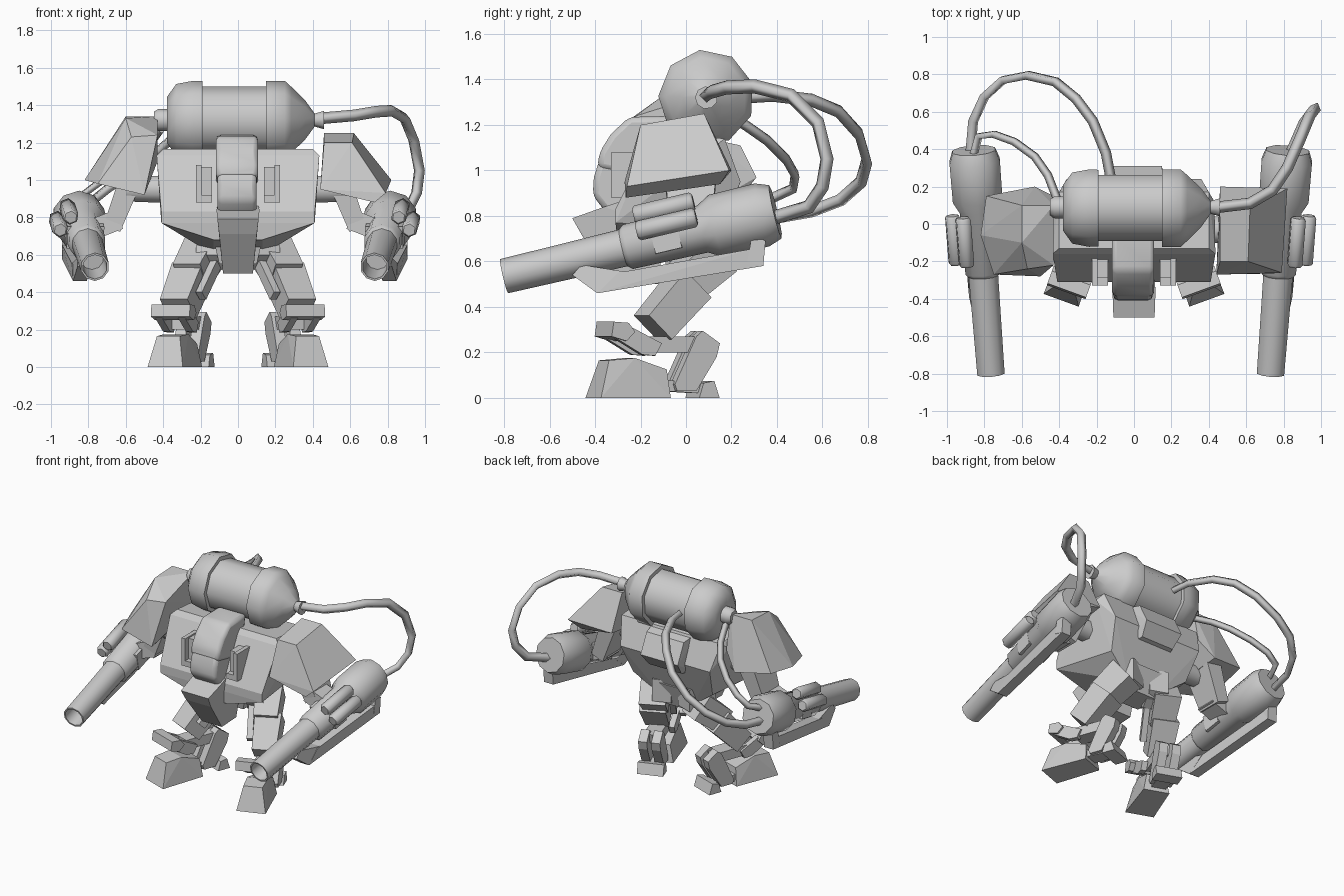
import bpy, bmesh, math
from mathutils import Vector, Matrix

if "Cube" in bpy.data.objects:
    bpy.data.objects.remove(bpy.data.objects["Cube"])

grey = bpy.data.materials.new("grey_metal")
grey.diffuse_color = (0.6, 0.6, 0.6, 1)
grey.use_nodes = True
grey.node_tree.nodes["Principled BSDF"].inputs["Base Color"].default_value = grey.diffuse_color


def add(name, bm, smooth=None):
    bmesh.ops.recalc_face_normals(bm, faces=bm.faces)
    me = bpy.data.meshes.new(name)
    bm.to_mesh(me)
    bm.free()
    me.materials.append(grey)
    if smooth:
        me.shade_smooth()
        me.set_sharp_from_angle(angle=math.radians(smooth))
    ob = bpy.data.objects.new(name, me)
    bpy.context.collection.objects.link(ob)
    return ob


def hull(name, pts):
    """Convex block through the given corner points."""
    bm = bmesh.new()
    for p in pts:
        bm.verts.new(p)
    res = bmesh.ops.convex_hull(bm, input=bm.verts)
    junk = {g for g in res["geom_interior"] + res["geom_unused"] if isinstance(g, bmesh.types.BMVert)}
    bmesh.ops.delete(bm, geom=list(junk), context="VERTS")
    bmesh.ops.dissolve_limit(bm, angle_limit=0.03, verts=bm.verts, edges=bm.edges)
    return add(name, bm)


def both(pts):
    return [(s * x, y, z) for x, y, z in pts for s in (1, -1)]


def box(name, x0, x1, y0, y1, z0, z1):
    return hull(name, [(x, y, z) for x in (x0, x1) for y in (y0, y1) for z in (z0, z1)])


def frame(p0, p1):
    axis = (Vector(p1) - Vector(p0)).normalized()
    u = axis.cross(Vector((0, 0, 1))).normalized()
    return axis, u, u.cross(axis)


def lathe(name, p0, p1, profile, sides=8, phase=22.5, sharp=48):
    """Turned part along p0-p1; profile holds (distance, radius)."""
    a, u, v = frame(p0, p1)
    bm = bmesh.new()
    rings = []
    for t, r in profile:
        ring = []
        for i in range(sides):
            an = math.radians(phase) + i * math.tau / sides
            ring.append(bm.verts.new(Vector(p0) + a * t + (u * math.cos(an) + v * math.sin(an)) * r))
        rings.append(ring)
    for r0, r1 in zip(rings, rings[1:]):
        for i in range(sides):
            j = (i + 1) % sides
            bm.faces.new((r0[i], r0[j], r1[j], r1[i]))
    bm.faces.new(rings[0])
    bm.faces.new(rings[-1])
    return add(name, bm, sharp)


def beam(name, p0, p1, w, d, taper=1.0):
    """Rectangular bar between two points."""
    _, u, v = frame(p0, p1)
    return hull(name, [Vector(p) + (u * i * w + v * j * d) * k / 2
                       for p, k in ((p0, 1), (p1, taper)) for i in (-1, 1) for j in (-1, 1)])


def hose(name, pts, r):
    cu = bpy.data.curves.new(name, "CURVE")
    cu.dimensions = "3D"
    cu.bevel_depth = r
    cu.bevel_resolution = 0
    cu.use_fill_caps = True
    sp = cu.splines.new("POLY")
    sp.points.add(len(pts) - 1)
    for p, co in zip(sp.points, pts):
        p.co = (*co, 1)
    cu.materials.append(grey)
    bpy.context.collection.objects.link(bpy.data.objects.new(name, cu))


# Torso
hull("torso", both([(.4, -.13, 1.165), (.435, -.16, 1.13), (.4, .17, 1.14), (.43, .12, 1.1), (.41, -.31, .83),
                    (.41, -.31, .77), (.36, .24, .95), (.32, .15, .74), (.13, -.3, .68), (.13, .1, .6)]))
hull("back_pack", both([(.17, .1, 1.14), (.15, .24, 1.11), (.15, .31, .97), (.13, .24, .88), (.17, .1, .85)]))
hull("pelvis", both([(.14, -.12, .72), (.14, .16, .72), (.1, -.08, .55), (.1, .1, .55)]))
hull("chin", both([(.11, -.3, .86), (.115, -.36, .84), (.11, -.5, .79), (.1, -.455, .71),
                   (.08, -.3, .5), (.07, -.12, .5), (.1, -.1, .75)]))


# Rounded head in two parts
def rounded(name, prof, w, r):
    ob = hull(name, [(s * w - .005, y, z) for y, z in prof for s in (1, -1)])
    m = ob.modifiers.new("round", "BEVEL")
    m.width, m.segments, m.limit_method, m.angle_limit = r, 2, "ANGLE", .3
    ob.data.shade_smooth()
    ob.data.set_sharp_from_angle(angle=math.radians(60))


rounded("head_upper", [(-.05, 1.24), (-.25, 1.235), (-.33, 1.16), (-.38, 1.08), (-.39, 1.01), (-.1, .95)], .113, .025)
rounded("head_lower", [(-.1, 1.06), (-.38, 1.05), (-.405, .97), (-.41, .89), (-.34, .8), (-.1, .8)], .105, .025)

for s in (1, -1):
    side = "right" if s > 0 else "left"
    box(side + "_vent_block", s * .14, s * .2, -.29, -.14, .9, 1.07)
    box(side + "_vent_post", s * .195, s * .225, -.33, -.14, .88, 1.08)
    box(side + "_vent_sill", s * .14, s * .2, -.33, -.2, .88, .92)

# Tank lying across the shoulders
lathe("tank", (-.45, .09, 1.32), (.5, .09, 1.32),
      [(0, .045), (.025, .06), (.07, .06), (.07, .125), (.12, .195), (.21, .212), (.26, .21), (.26, .182),
       (.6, .182), (.6, .212), (.7, .212), (.735, .18), (.81, .105), (.86, .035), (.91, .05), (.91, .03)], 9, 2)

# Shoulder pads
hull("right_shoulder_pad", [(.46, -.2, 1.2), (.61, -.2, 1.2), (.46, .08, 1.25), (.62, .08, 1.25),
     (.79, -.26, .93), (.82, .19, 1.0), (.73, -.265, .88), (.74, .15, .94), (.44, -.27, .95), (.46, .2, 1.0)])
hull("left_shoulder_pad", [(-.43, -.22, 1.24), (-.57, -.24, 1.23), (-.43, .1, 1.34), (-.6, -.1, 1.33), (-.6, .1, 1.34),
     (-.82, -.06, 1.0), (-.79, .15, 1.02), (-.75, -.27, .98), (-.5, -.28, .92), (-.53, .2, .98), (-.43, .15, 1.1)])

# Arms with cannons
for s in (1, -1):
    side = "right_" if s > 0 else "left_"
    off = 0 if s > 0 else -.035
    P = lambda x, y, z: Vector((s * x + off, y, z))
    lathe(side + "shoulder_axle", (s * .36, -.03, .95), (s * .6, -.03, .95), [(0, .08), (.24, .07)])
    beam(side + "upper_arm", P(.54, .02, 1.0), P(.64, .02, .74), .23, .12, .8)
    beam(side + "elbow", P(.6, -.0, .79), P(.78, .0, .72), .15, .11)
    muzzle, rear = P(.73, -.8, .535), P(.822, .4, .82)
    lathe(side + "cannon", muzzle, rear,
          [(.2, .062), (0, .066), (0, .077), (.54, .083), (.56, .1), (.9, .106), (.96, .14),
           (1.17, .142), (1.23, .12)], 10, 18, 38)
    # twin side barrels
    a, u, v = frame(muzzle, rear)
    for n, (du, dv) in enumerate(((.14, .055), (.085, .125))):
        c = muzzle + a * .76 + u * du * s + v * dv
        lathe(side + "side_barrel_%d" % n, c - a * .135, c + a * .135, [(0, .034), (.012, .044), (.258, .044), (.27, .034)], 6)
    beam(side + "barrel_mount", muzzle + a * .68, muzzle + a * .8, .2, .12)
    # guard rail below the cannon
    hull(side + "guard_rail_front", [P(x + k * .037, y, z) for k in (1, -1) for x, y, z in
         ((.785, -.5, .54), (.785, -.46, .585), (.815, -.27, .555), (.81, -.39, .46))])
    hull(side + "guard_rail", [P(x + k * .037, y, z) for k in (1, -1) for x, y, z in
         ((.81, -.39, .46), (.815, -.3, .55), (.87, .29, .655), (.87, .34, .58))])
    hull(side + "guard_rail_rear", [P(.87 + k * .037, y, z) for k in (1, -1) for y, z in
         ((.27, .6), (.34, .58), (.35, .69), (.29, .72))])

# Hoses
hose("right_hose", [(.45, .09, 1.33), (.62, .11, 1.345), (.74, .18, 1.365), (.82, .3, 1.37), (.89, .46, 1.33),
                    (.94, .58, 1.21), (.97, .62, 1.05), (.955, .6, .93), (.91, .54, .84), (.84, .38, .79)], .031)
hose("left_long_hose", [(-.12, .22, 1.32), (-.15, .38, 1.33), (-.22, .55, 1.31), (-.31, .67, 1.26), (-.42, .76, 1.16),
                        (-.57, .795, 1.04), (-.7, .77, .95), (-.8, .68, .87), (-.86, .55, .82), (-.875, .38, .79)], .028)
hose("left_short_hose", [(-.41, .13, 1.27), (-.46, .26, 1.2), (-.53, .36, 1.13), (-.64, .44, 1.05),
                         (-.75, .48, .98), (-.83, .47, .92), (-.86, .36, .87)], .023)

# Legs, splayed outward
turn = Matrix.Rotation(math.radians(20), 3, "Z")
for s in (1, -1):
    side = "right_" if s > 0 else "left_"

    def L(x, y, z):
        p = turn @ Vector((x, y, z)) + Vector((.18, .08, 0))
        return Vector((s * p.x, p.y, p.z))

    def part(name, prof, w, cx=0):
        hull(side + name, [L(cx + k * w, y, z) for y, z in prof for k in (1, -1)])

    hull(side + "toe", [L(.03 + k * w, y, z) for w, y, z in ((.1, -.53, 0), (.09, -.2, 0), (.065, -.48, .165),
                        (.07, -.36, .175), (.065, -.21, .125)) for k in (1, -1)])
    part("heel", [(-.07, 0), (.025, 0), (-.05, .065), (.0, .075)], .09, .04)
    # forked shin
    for n, cx in enumerate((0, .09)):
        part("shin_%d" % n, [(-.08, .27), (-.05, .295), (.03, .24), (.015, .18), (-.08, .03), (-.17, .03),
                             (-.18, .06), (-.1, .18)], .03, cx)
    part("ankle_link", [(-.3, .2), (-.3, .27), (-.03, .27), (-.05, .2)], .055, .045)
    part("foot_link", [(-.22, .03), (-.22, .08), (-.05, .06), (-.05, .02)], .05, .045)
    part("knee_plate", [(-.48, .27), (-.47, .335), (-.4, .33), (-.37, .29), (-.41, .25)], .11, .02)
    for k in (1, -1):
        part("knee_bracket_%d" % k, [(-.45, .26), (-.38, .31), (-.24, .24), (-.27, .185), (-.33, .19)], .02, .03 + k * .065)
    beam(side + "lower_thigh", L(.04, -.08, .5), L(.055, -.26, .31), .18, .17, .9)
    beam(side + "upper_thigh", L(.01, .05, .63), L(.03, -.13, .485), .18, .19, .9)
    part("hip", [(-.1, .72), (.1, .74), (.1, .58), (-.04, .52), (-.12, .6)], .065, -.06)
    beam(side + "thigh_piston", L(-.1, .0, .62), L(-.06, -.22, .38), .04, .06)
